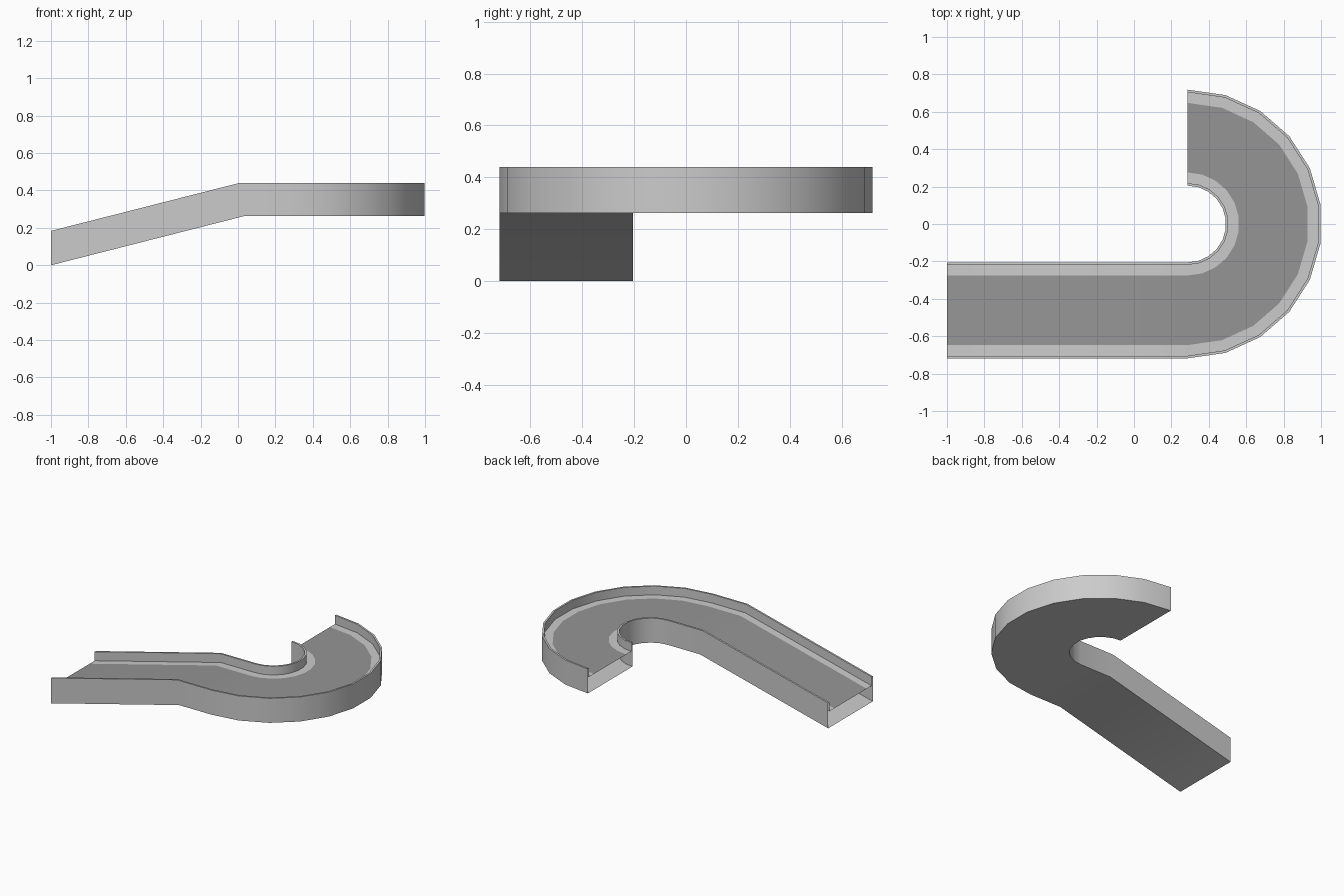
import bpy
import bmesh
import math

if "Cube" in bpy.data.objects:
    bpy.data.objects.remove(bpy.data.objects["Cube"])

BEND_X = 0.287      # centre of the half-turn
MID_R = 0.4615      # centreline radius
SEGS = 11           # facets in the half-turn
RISE = 0.262        # height of the level section
KINK_X = 0.03       # where the ramp meets the level section (underside)
HEIGHT = 0.178
DECK = 0.115        # deck height above the underside
SLOPE = math.atan2(RISE, KINK_X + 1)


def section(offset, h):
    """Points along the whole track for one profile point (offset is outward)."""
    r = MID_R + offset
    pts = [(-1, -r, h / math.cos(SLOPE)),
           (KINK_X - h * math.tan(SLOPE / 2), -r, RISE + h)]
    for i in range(SEGS + 1):
        a = -math.pi / 2 + math.pi * i / SEGS
        pts.append((BEND_X + r * math.cos(a), r * math.sin(a), RISE + h))
    return pts


def sweep(name, profile, color=None):
    bm = bmesh.new()
    rows = [[bm.verts.new(p) for p in section(*q)] for q in profile]
    for a, b in zip(rows, rows[1:]):
        for i in range(len(a) - 1):
            bm.faces.new((a[i], a[i + 1], b[i + 1], b[i]))
    mesh = bpy.data.meshes.new(name)
    bm.to_mesh(mesh)
    bm.free()
    obj = bpy.data.objects.new(name, mesh)
    bpy.context.collection.objects.link(obj)
    if color:
        mat = bpy.data.materials.new(name)
        mat.diffuse_color = color
        mat.use_nodes = True
        mat.node_tree.nodes["Principled BSDF"].inputs["Base Color"].default_value = mat.diffuse_color
        mesh.materials.append(mat)
    bpy.ops.object.select_all(action='DESELECT')
    obj.select_set(True)
    bpy.context.view_layer.objects.active = obj
    bpy.ops.object.shade_smooth_by_angle(angle=math.radians(30))
    return obj


# Hollow frame with open ends: deck margin, rail, outer wall, underside, mirrored
W, LIP, BELT = 0.2565, 0.0135, 0.186
half = [(BELT, DECK), (W - LIP, DECK), (W - LIP, HEIGHT), (W, HEIGHT), (W, 0)]
profile = half + [(-o, h) for o, h in reversed(half)]
sweep("conveyor_frame", profile[::-1])

# Dark belt flush with the deck margins
sweep("conveyor_belt", [(BELT, DECK), (-BELT, DECK)], (0.3, 0.3, 0.3, 1))
